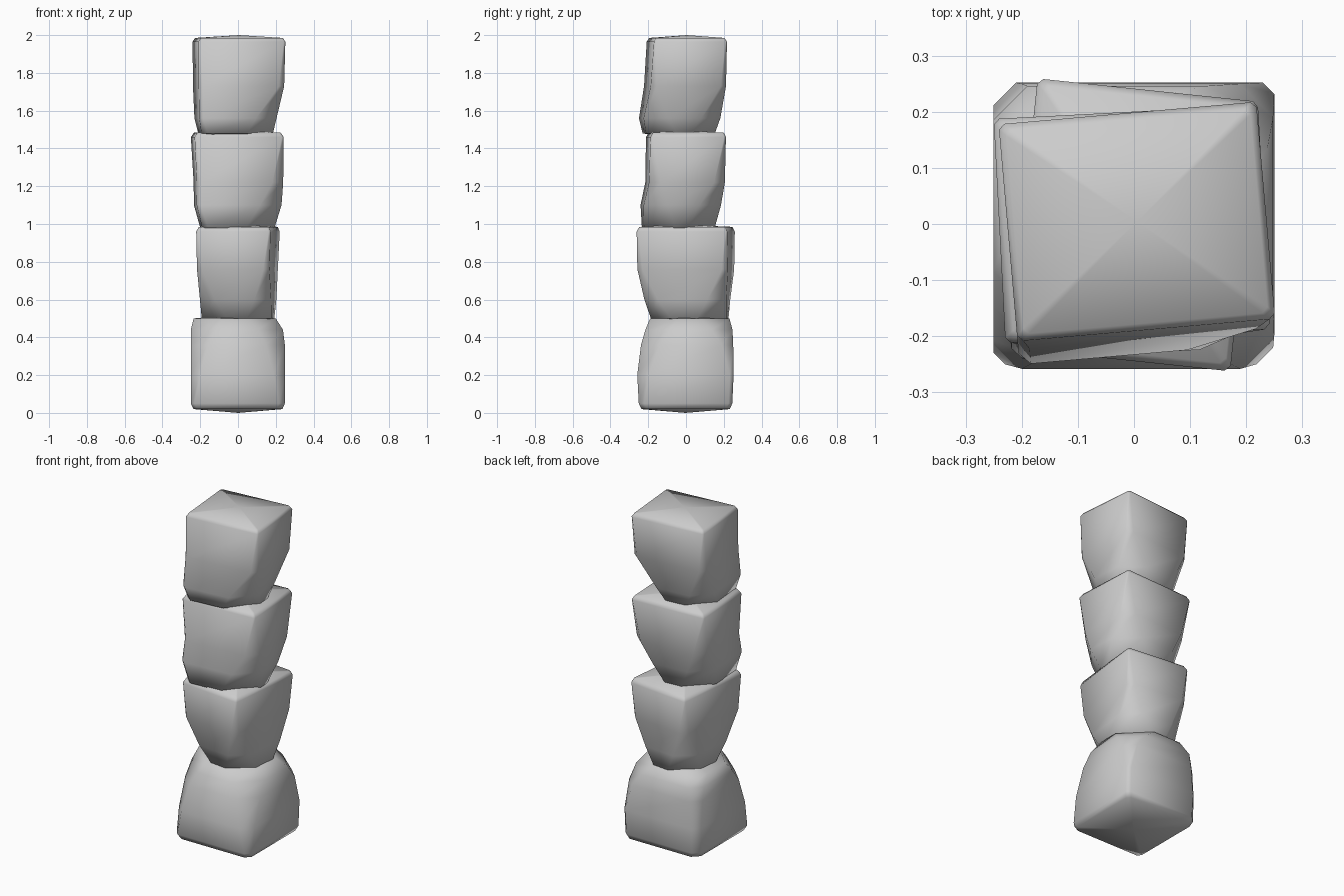
import bpy, bmesh, math
from mathutils import Matrix

def ring(z, x0, x1, y0, y1, cuts):
    """Rectangle with each corner (FL, FR, BR, BL) cut by its own amount."""
    a, b, c, d = cuts
    return [(x0, y0 + a, z), (x0 + a, y0, z), (x1 - b, y0, z), (x1, y0 + b, z),
            (x1, y1 - c, z), (x1 - c, y1, z), (x0 + d, y1, z), (x0, y1 - d, z)]

def stone(name, angle, low, high, rows):
    """Loft the rings into one rough smooth-shaded block with domed caps."""
    bm = bmesh.new()
    rings = [[bm.verts.new(p) for p in ring(*r)] for r in rows]
    for lo, hi in zip(rings, rings[1:]):
        for i in range(8):
            j = (i + 1) % 8
            bm.faces.new((lo[i], lo[j], hi[j], hi[i]))
    for loop, z in ((rings[0], low), (rings[-1], high)):
        cx = sum(v.co.x for v in loop) / 8
        cy = sum(v.co.y for v in loop) / 8
        mid = bm.verts.new((cx, cy, z))
        for i in range(8):
            bm.faces.new((loop[i], loop[(i + 1) % 8], mid))
    bmesh.ops.recalc_face_normals(bm, faces=bm.faces)
    bmesh.ops.transform(bm, matrix=Matrix.Rotation(math.radians(angle), 4, 'Z'), verts=bm.verts)
    for f in bm.faces:
        f.smooth = True
    me = bpy.data.meshes.new(name)
    bm.to_mesh(me)
    bm.free()
    bpy.context.collection.objects.link(bpy.data.objects.new(name, me))

# base stone: wide foot, corners cut away near its top
stone("base_stone", 0, 0.0, 0.52, [
    (0.02, -.235, .235, -.235, .232, (.02, .03, .02, .04)),
    (0.05, -.25, .248, -.25, .245, (.02, .03, .02, .04)),
    (0.20, -.25, .25, -.258, .252, (.05, .06, .02, .04)),
    (0.36, -.25, .248, -.238, .25, (.09, .10, .06, .05)),
    (0.44, -.25, .238, -.215, .246, (.13, .13, .11, .06)),
    (0.50, -.235, .20, -.19, .23, (.15, .15, .15, .10))])

# lower middle stone
stone("lower_middle_stone", -6, 0.46, 0.995, [
    (0.50, -.19, .185, -.18, .22, (.15, .12, .14, .13)),
    (0.60, -.19, .19, -.21, .225, (.09, .08, .09, .09)),
    (0.76, -.196, .19, -.242, .24, (.03, .03, .03, .04)),
    (0.96, -.198, .198, -.243, .24, (.01, .01, .01, .01)),
    (0.985, -.185, .188, -.23, .228, (.01, .01, .01, .01))])

# upper middle stone: front left corner stays full at the seam
stone("upper_middle_stone", 3, 0.95, 1.495, [
    (0.98, -.20, .19, -.225, .15, (.03, .16, .15, .14)),
    (1.10, -.23, .225, -.23, .18, (.02, .12, .12, .11)),
    (1.22, -.228, .232, -.205, .197, (.02, .06, .06, .06)),
    (1.46, -.24, .232, -.20, .20, (.01, .01, .01, .01)),
    (1.483, -.225, .218, -.188, .19, (.01, .01, .01, .01))])

# top stone
stone("top_stone", 5, 1.45, 2.0, [
    (1.48, -.21, .18, -.215, .15, (.03, .15, .14, .13)),
    (1.56, -.225, .195, -.232, .175, (.02, .12, .11, .10)),
    (1.73, -.225, .23, -.205, .195, (.02, .03, .03, .03)),
    (1.965, -.225, .236, -.19, .198, (.01, .01, .01, .01)),
    (1.985, -.213, .224, -.178, .186, (.01, .01, .01, .01))])
